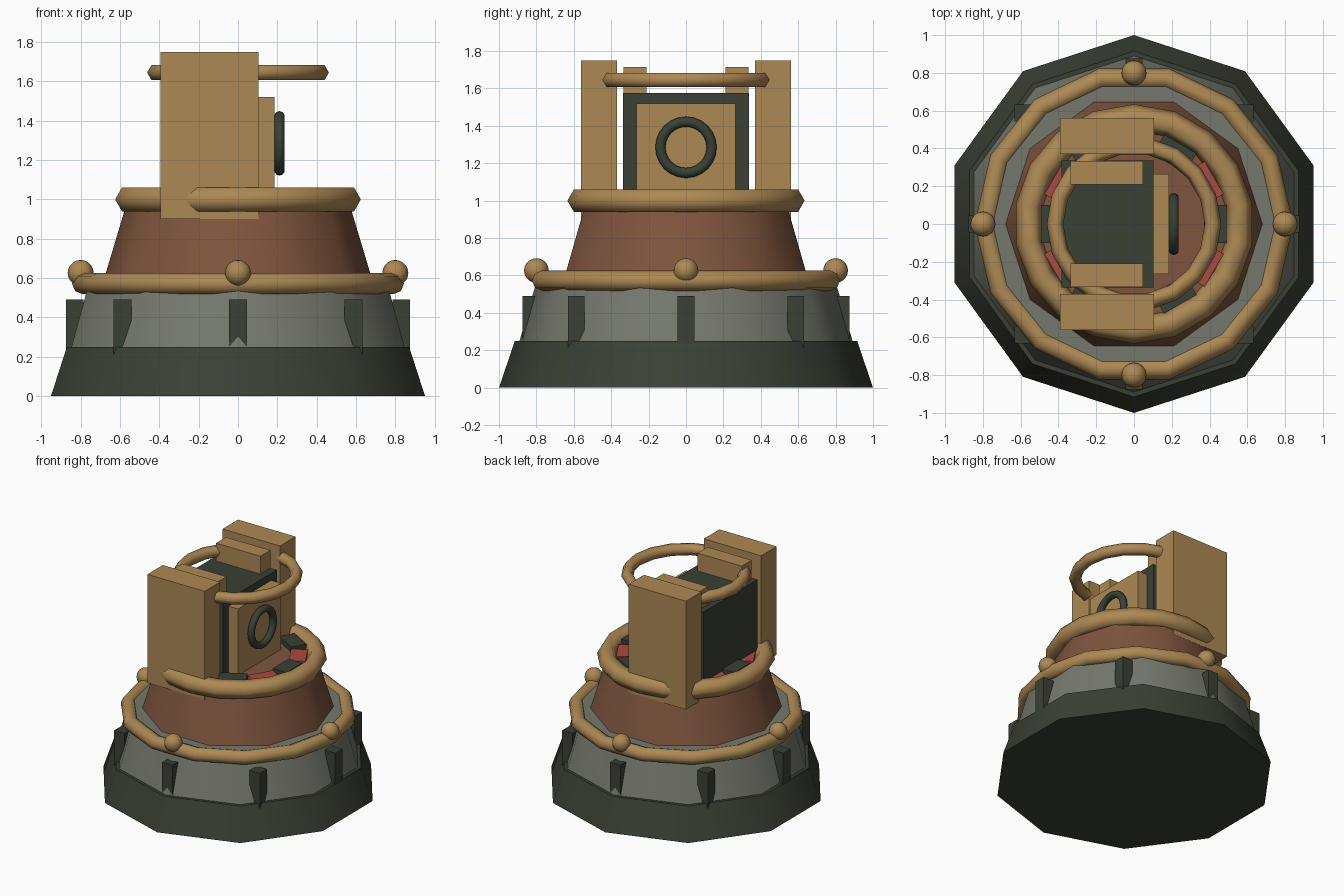
import bpy
import bmesh
from math import sin, cos, pi, radians
from mathutils import Matrix, Vector

cube = bpy.data.objects.get("Cube")
if cube:
    bpy.data.objects.remove(cube, do_unlink=True)


def material(name, rgb):
    mat = bpy.data.materials.new(name)
    mat.use_nodes = True
    color = (*rgb, 1.0)
    mat.diffuse_color = color
    node = next(n for n in mat.node_tree.nodes if n.type == 'BSDF_PRINCIPLED')
    node.inputs["Base Color"].default_value = color
    node.inputs["Roughness"].default_value = 0.8
    return mat


TAN = material("tan brass", (0.42, 0.25, 0.09))
BROWN = material("brown copper", (0.21, 0.09, 0.047))
GREY = material("stone grey", (0.18, 0.19, 0.155))
DARK = material("dark green", (0.042, 0.052, 0.035))
RED = material("red", (0.40, 0.07, 0.05))


def smooth(obj, angle):
    bpy.ops.object.select_all(action='DESELECT')
    obj.select_set(True)
    bpy.context.view_layer.objects.active = obj
    bpy.ops.object.shade_smooth_by_angle(angle=radians(angle))


def add_object(name, bm, mat):
    bmesh.ops.recalc_face_normals(bm, faces=bm.faces)
    mesh = bpy.data.meshes.new(name)
    bm.to_mesh(mesh)
    bm.free()
    mesh.materials.append(mat)
    obj = bpy.data.objects.new(name, mesh)
    bpy.context.collection.objects.link(obj)
    return obj


def frustum(name, mat, r0, r1, z0, z1, start, sides=10):
    bm = bmesh.new()
    angles = [start + 2 * pi * i / sides for i in range(sides)]
    low, high = ([bm.verts.new((r * cos(a), r * sin(a), z)) for a in angles]
                 for r, z in ((r0, z0), (r1, z1)))
    bm.faces.new(low[::-1])
    bm.faces.new(high)
    for i in range(sides):
        j = (i + 1) % sides
        bm.faces.new((low[i], low[j], high[j], high[i]))
    smooth(add_object(name, bm, mat), 40)


def box(name, mat, x, y, z, turn=0.0):
    """Box between the given (min, max) ranges, turned about the z axis."""
    bm = bmesh.new()
    bmesh.ops.create_cube(bm, size=1)
    size = Vector([b - a for a, b in (x, y, z)])
    middle = Vector([(a + b) / 2 for a, b in (x, y, z)])
    bm.transform(Matrix.Rotation(turn, 4, 'Z') @ Matrix.Translation(middle)
                 @ Matrix.Diagonal((*size, 1)))
    return add_object(name, bm, mat)


def ring(name, mat, major, minor, location, segments, sides, rotation=(0, 0, 0)):
    bpy.ops.mesh.primitive_torus_add(
        major_radius=major, minor_radius=minor, major_segments=segments,
        minor_segments=sides, location=location, rotation=rotation)
    obj = bpy.context.object
    obj.name = name
    obj.data.materials.append(mat)
    smooth(obj, 70)


# Stepped ten-sided body
frustum("base", DARK, 1.0, 0.915, 0, 0.25, pi / 2)
frustum("lower_drum", GREY, 0.89, 0.79, 0.25, 0.6, pi / 2)
frustum("upper_drum", BROWN, 0.68, 0.56, 0.6, 1.0, 0)

# Hoops
ring("lower_hoop", TAN, 0.79, 0.054, (0, 0, 0.572), 14, 8)
ring("upper_hoop", TAN, 0.564, 0.07, (0, 0, 1.0), 18, 6, (0, 0, pi / 2))
ring("halo_hoop", TAN, 0.418, 0.044, (0, 0, 1.645), 18, 6)

# Eight lugs around the drum, upright and square to the axes
for i in range(8):
    cx, cy = 0.83 * cos(i * pi / 4), 0.83 * sin(i * pi / 4)
    box(f"lug_{i + 1}", DARK, (cx - 0.045, cx + 0.045),
        (cy - 0.045, cy + 0.045), (0.19, 0.49))

# Four knobs on the lower hoop
for i in range(4):
    bm = bmesh.new()
    bmesh.ops.create_uvsphere(bm, u_segments=16, v_segments=10, radius=0.066)
    bm.transform(Matrix.Translation((0.8 * cos(i * pi / 2), 0.8 * sin(i * pi / 2), 0.626)))
    smooth(add_object(f"knob_{i + 1}", bm, TAN), 60)

# Alternating tiles inside the upper hoop
for i in range(12):
    dark = i % 2 == 0
    box(f"tile_{i + 1}", DARK if dark else RED, (0.37, 0.49), (-0.1, 0.1),
        (0.97, 1.04 if dark else 1.025), i * pi / 6)

# Central housing with side pillars and top blocks
box("housing", DARK, (-0.385, 0.103), (-0.336, 0.336), (0.95, 1.575))
for side, s in (("left", 1), ("right", -1)):
    box(f"{side}_pillar", TAN, (-0.393, 0.105), sorted((s * 0.37, s * 0.562)), (0.9, 1.75))
    box(f"{side}_top_block", TAN, (-0.337, 0.047), sorted((s * 0.21, s * 0.333)), (1.55, 1.715))

# Face plate and its round port
box("face_plate", TAN, (0.1, 0.186), (-0.265, 0.265), (0.97, 1.52))
ring("port_ring", DARK, 0.137, 0.027, (0.211, 0, 1.285), 24, 10, (0, pi / 2, 0))
